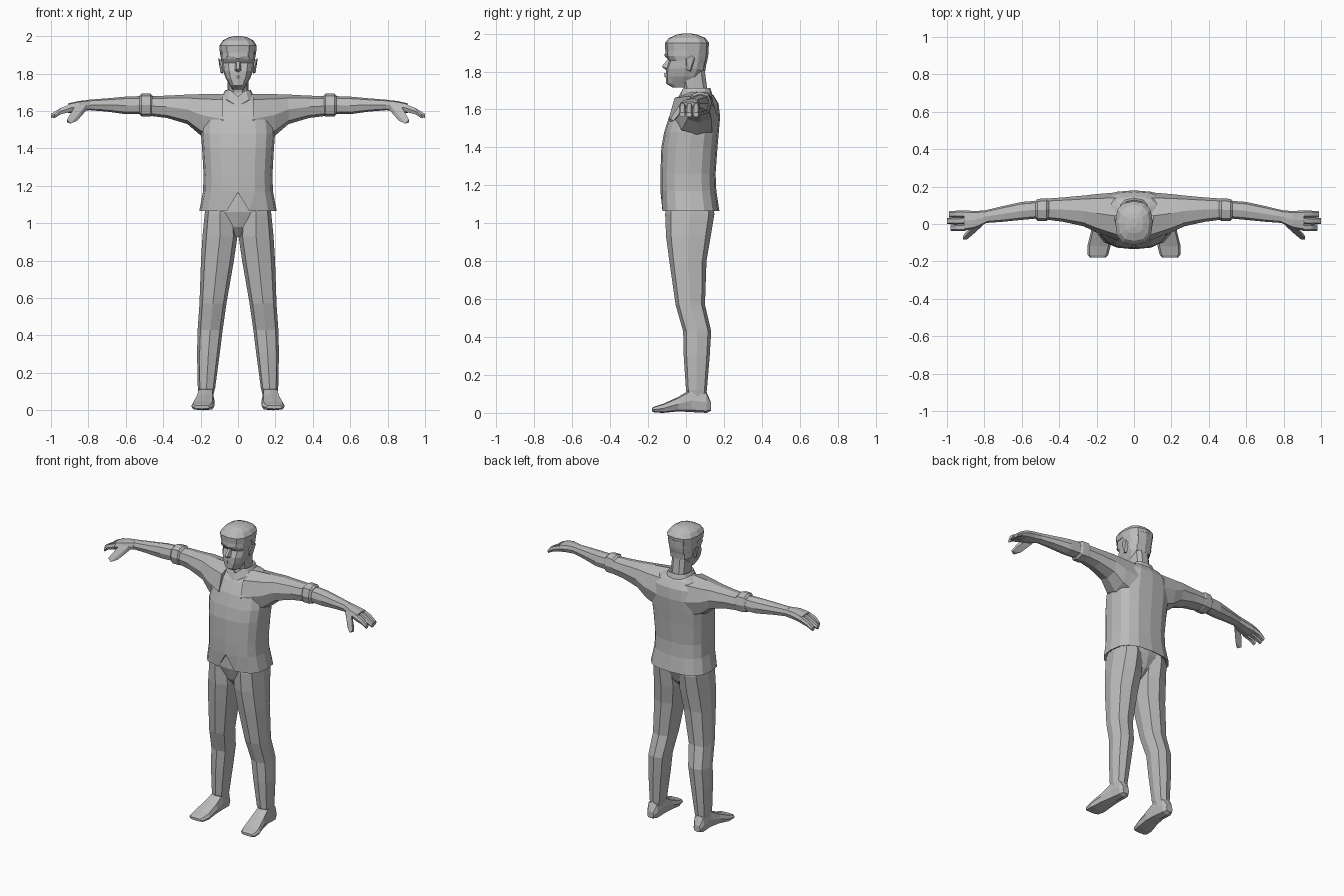
import bpy, bmesh, math
from mathutils import Vector

grey = bpy.data.materials.new("plain grey")
grey.diffuse_color = (0.5, 0.5, 0.5, 1)


def finish(bm, name, mirror=False):
    bmesh.ops.recalc_face_normals(bm, faces=bm.faces)
    me = bpy.data.meshes.new(name)
    bm.to_mesh(me)
    bm.free()
    me.materials.append(grey)
    ob = bpy.data.objects.new(name, me)
    bpy.context.collection.objects.link(ob)
    if mirror:
        m = ob.modifiers.new("mirror", 'MIRROR')
        m.use_mirror_merge = False
    return ob


def loft(name, axis, rings, n=8, power=0.75, mirror=False, edit=None, caps=(True, True)):
    """Skin rounded cross-sections (position, a_min, a_max, b_min, b_max) along an axis."""
    bm = bmesh.new()
    rows = []
    for t, a0, a1, b0, b1 in rings:
        row = []
        for i in range(n):
            ang = 2 * math.pi * i / n
            c, s = math.cos(ang), math.sin(ang)
            c = math.copysign(abs(c) ** power, c) if abs(c) > 1e-6 else 0
            s = math.copysign(abs(s) ** power, s) if abs(s) > 1e-6 else 0
            a = (a0 + a1) / 2 + c * (a1 - a0) / 2
            b = (b0 + b1) / 2 + s * (b1 - b0) / 2
            co = {'X': (t, a, b), 'Y': (a, t, b), 'Z': (a, b, t)}[axis]
            row.append(bm.verts.new(co))
        rows.append(row)
    for r, q in zip(rows, rows[1:]):
        for i in range(n):
            j = (i + 1) % n
            bm.faces.new((r[i], r[j], q[j], q[i]))
    if caps[0]:
        bm.faces.new(rows[0])
    if caps[1]:
        bm.faces.new(rows[-1])
    if edit:
        edit(rows)
    return finish(bm, name, mirror)


def sym(z, w, y0, y1):
    return (z, -w, w, y0, y1)


def hull(name, points, mirror=False):
    bm = bmesh.new()
    for p in points:
        bm.verts.new(p)
    bmesh.ops.convex_hull(bm, input=bm.verts)
    return finish(bm, name, mirror)


# Jacket body, with a split at the front hem and a recessed underside
def split_hem(rows):
    for row in rows[:3]:
        row[12].co.z = max(row[12].co.z, 1.165)
        row[11].co.x, row[13].co.x = -0.06, 0.06


loft("jacket", 'Z', [
    sym(1.16, .165, -.112, .14), sym(1.075, .188, -.117, .16),
    sym(1.065, .207, -.133, .176), sym(1.17, .187, -.135, .16),
    sym(1.26, .184, -.135, .156), sym(1.40, .192, -.13, .166),
    sym(1.48, .198, -.115, .173), sym(1.56, .19, -.09, .18),
    sym(1.63, .17, -.052, .172), sym(1.675, .13, -.015, .145),
    sym(1.695, .07, .0, .115)], n=16, edit=split_hem)

# Sleeves, rolled cuffs and forearms
loft("sleeve", 'X', [
    (.08, -.09, .17, 1.42, 1.692), (.20, -.045, .16, 1.47, 1.69),
    (.27, -.012, .152, 1.53, 1.688), (.38, .012, .142, 1.563, 1.682),
    (.48, .025, .135, 1.575, 1.68)], mirror=True)
loft("rolled_cuff", 'X', [
    (.455, .028, .132, 1.578, 1.68), (.468, .015, .138, 1.57, 1.694),
    (.515, .016, .134, 1.57, 1.694), (.527, .028, .125, 1.582, 1.682)], mirror=True)
loft("forearm", 'X', [
    (.51, .03, .125, 1.583, 1.68), (.60, .022, .118, 1.583, 1.677),
    (.70, .012, .096, 1.597, 1.668), (.80, .005, .072, 1.605, 1.66)], mirror=True)

# Hands: palm, three finger groups and thumb
loft("palm", 'X', [
    (.79, .005, .072, 1.605, 1.66), (.85, -.025, .07, 1.597, 1.654),
    (.91, -.036, .072, 1.588, 1.64)], power=.6, mirror=True)
for i, tip in enumerate((.98, 1.0, .99)):
    y = -.036 + i * .036
    loft("finger_%d" % (i + 1), 'X', [
        (.90, y, y + .036, 1.592, 1.638), (.95, y - .002, y + .035, 1.58, 1.617),
        (tip, y, y + .032, 1.56, 1.586)], n=6, mirror=True)
hull("thumb", [(.81, -.01, 1.635), (.81, -.005, 1.605), (.87, -.015, 1.60), (.87, -.03, 1.63),
               (.885, -.062, 1.575), (.86, -.055, 1.548), (.90, -.045, 1.565),
               (.915, -.082, 1.553), (.895, -.084, 1.533), (.915, -.066, 1.54)], True)

# Trousers
loft("pelvis", 'Z', [
    sym(.93, .022, -.045, .06), sym(.98, .07, -.085, .11),
    sym(1.06, .165, -.108, .14), sym(1.16, .165, -.105, .138)], n=12)
loft("trouser_leg", 'Z', [
    (.07, .135, .208, .02, .105), (.12, .122, .215, .0, .11),
    (.30, .098, .219, -.012, .125), (.43, .082, .216, -.015, .133),
    (.57, .062, .206, -.055, .1), (.80, .022, .198, -.088, .108),
    (.93, .003, .19, -.105, .13), (1.05, .012, .178, -.11, .15),
    (1.14, .03, .165, -.10, .13)], mirror=True)

# Shoes, splayed outward
loft("shoe", 'Y', [
    (.132, .15, .198, .012, .055), (.108, .135, .212, .0, .11),
    (.03, .13, .215, .004, .128), (-.04, .125, .23, .008, .085),
    (-.12, .126, .25, .0, .048), (-.165, .138, .248, .002, .034),
    (-.18, .152, .235, .008, .026)], power=.6, mirror=True)


# Neck and shirt collar dipping at the front
def dip_collar(rows):
    for row in rows:
        row[9].co.z -= .035
        row[9].co.y -= .012


loft("neck", 'Z', [sym(1.62, .075, -.03, .13), sym(1.70, .056, -.012, .115),
                   sym(1.82, .056, -.04, .1)], n=10)
loft("collar", 'Z', [sym(1.66, .095, -.04, .145), sym(1.712, .069, -.022, .128),
                     sym(1.705, .058, -.012, .118)], n=12, edit=dip_collar)

# Head with recessed eye line
loft("head", 'Z', [
    sym(1.715, .03, -.07, .03), sym(1.737, .042, -.106, .05),
    sym(1.775, .066, -.107, .08), sym(1.815, .08, -.106, .1),
    sym(1.857, .086, -.09, .112), sym(1.882, .09, -.11, .117),
    sym(1.93, .092, -.105, .12), sym(1.97, .07, -.08, .095),
    sym(1.985, .035, -.04, .05)], n=12)


# Short hair, lower at the back than at the forehead
def hairline(rows):
    for row in rows[:2]:
        for v in row:
            if v.co.y > .03:
                v.co.z -= .11 * min(1, (v.co.y - .02) / .06)
                v.co.y -= .02
                v.co.x *= .9


loft("hair", 'Z', [
    sym(1.915, .086, -.09, .11), sym(1.912, .097, -.109, .122),
    sym(1.95, .1, -.112, .122), sym(1.977, .082, -.09, .102),
    sym(1.994, .05, -.05, .06), sym(2.0, .02, -.02, .03)], n=12, edit=hairline)

# Face details
hull("nose", [(-.01, -.088, 1.875), (.01, -.088, 1.875), (-.02, -.095, 1.815),
              (.02, -.095, 1.815), (-.008, -.128, 1.826), (.008, -.128, 1.826),
              (0, -.103, 1.805)])
hull("lips", [(-.026, -.094, 1.783), (.026, -.094, 1.783), (0, -.115, 1.792),
              (0, -.112, 1.772), (0, -.09, 1.783)])
hull("brow", [(.012, -.115, 1.889), (.012, -.108, 1.875), (.058, -.094, 1.877),
              (.058, -.1, 1.895), (.03, -.08, 1.885)], True)
hull("ear", [(.08, -.002, 1.865), (.08, .0, 1.81), (.08, .025, 1.80), (.103, .045, 1.875),
             (.106, .03, 1.885), (.094, .02, 1.805), (.08, .045, 1.86), (.1, .004, 1.87)], True)
